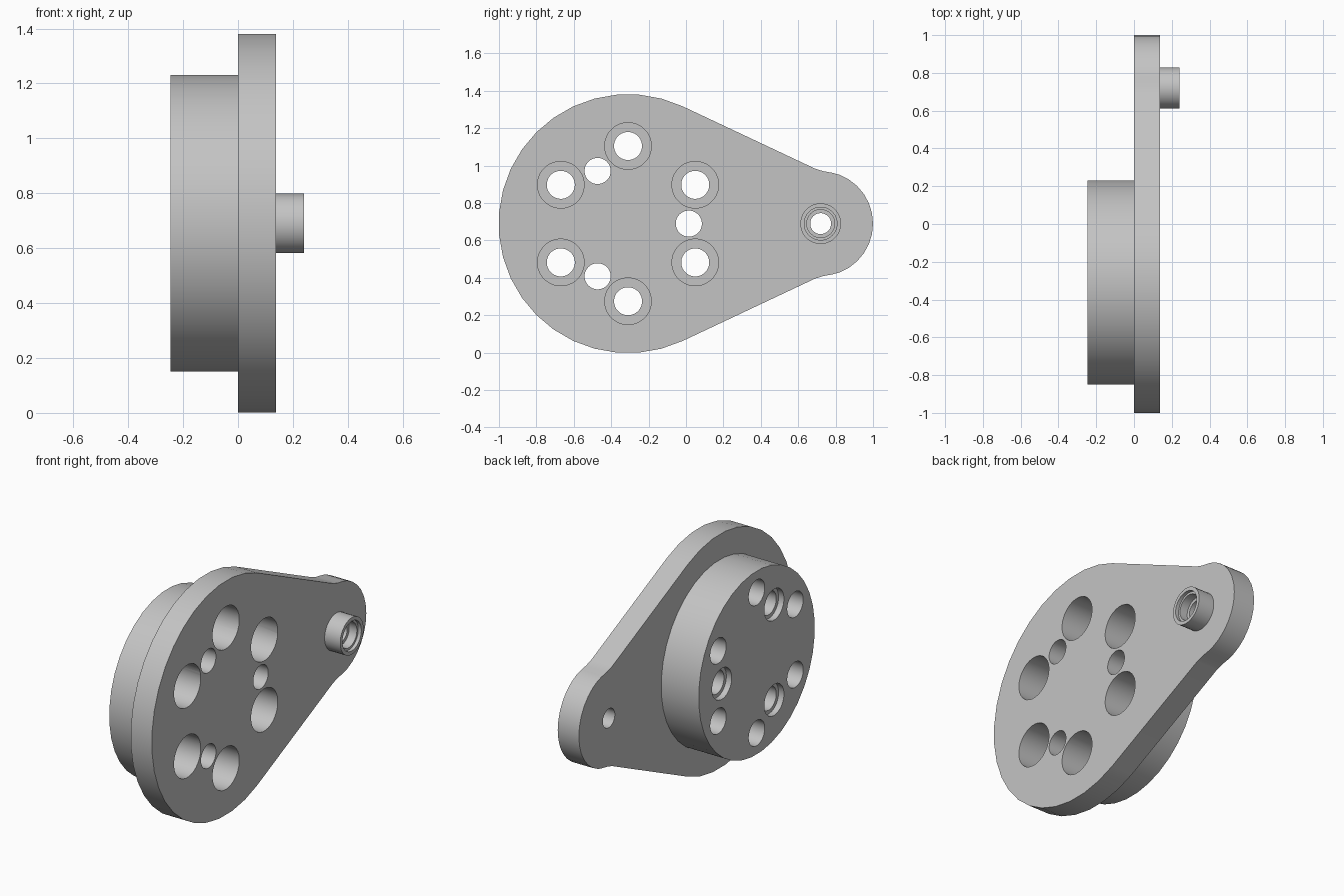
import bpy, bmesh
from math import cos, sin, radians, pi

cube = bpy.data.objects.get("Cube")
if cube:
    bpy.data.objects.remove(cube)

CY, CZ = -0.31, 0.69      # disc axis
TY = 0.72                 # boss axis

grey = bpy.data.materials.new("plain_grey")
grey.use_nodes = True
colour = (0.55, 0.55, 0.55, 1)
grey.diffuse_color = colour
grey.node_tree.nodes["Principled BSDF"].inputs["Base Color"].default_value = colour


def finish(name, bm):
    bmesh.ops.recalc_face_normals(bm, faces=bm.faces)
    mesh = bpy.data.meshes.new(name)
    bm.to_mesh(mesh)
    bm.free()
    mesh.materials.append(grey)
    ob = bpy.data.objects.new(name, mesh)
    bpy.context.collection.objects.link(ob)
    return ob


def turned(name, y, z, steps, sides):
    """Solid turned about an x-parallel axis from (x, radius) steps."""
    bm = bmesh.new()
    rings = []
    for x, r in steps:
        angles = [2 * pi * (i + 0.5) / sides for i in range(sides)]
        rings.append([bm.verts.new((x, y + r * cos(a), z + r * sin(a))) for a in angles])
    for a, b in zip(rings, rings[1:]):
        for i in range(sides):
            j = (i + 1) % sides
            bm.faces.new((a[i], a[j], b[j], b[i]))
    bm.faces.new(rings[0])
    bm.faces.new(rings[-1])
    return finish(name, bm)


def arc(y, r, start, end, count):
    angles = [radians(start + (end - start) * i / count) for i in range(count + 1)]
    return [(y + r * cos(a), CZ + r * sin(a)) for a in angles]


# Teardrop plate: large arc, straight flanks, blended rounded tip
blend = [(0.69, 0.984), (0.735, 0.970), (0.78, 0.962)]
outline = arc(TY, 0.28, -69, 69, 12) + blend[::-1]
outline += arc(CY, 0.692, 65, 295, 23)
outline += [(y, 2 * CZ - z) for y, z in blend]
bm = bmesh.new()
base = bm.faces.new([bm.verts.new((0, y, z)) for y, z in outline])
ext = bmesh.ops.extrude_face_region(bm, geom=[base])
for v in ext["geom"]:
    if isinstance(v, bmesh.types.BMVert):
        v.co.x = 0.138
body = finish("flange_plate", bm)

# Rear disc and front boss join the plate
joins = [turned("rear_disc", CY, CZ, [(-0.245, 0.542), (0.06, 0.542)], 36),
         turned("front_boss", TY, CZ, [(0.07, 0.109), (0.24, 0.109)], 32)]

# Six counterbored bolt holes and three dowel holes
cuts = []
for k in range(6):
    a = radians(30 + 60 * k)
    cuts.append(turned("bolt_hole", CY + 0.415 * cos(a), CZ + 0.415 * sin(a),
                       [(-0.4, 0.075), (-0.07, 0.075), (-0.07, 0.125), (0.4, 0.125)], 32))
for k in range(3):
    a = radians(120 * k)
    cuts.append(turned("dowel_hole", CY + 0.325 * cos(a), CZ + 0.325 * sin(a),
                       [(-0.4, 0.092), (-0.21, 0.092), (-0.21, 0.07), (0.4, 0.07)], 28))
# Stepped bore through the boss
cuts.append(turned("boss_bore", TY, CZ,
                   [(-0.2, 0.056), (0.17, 0.056), (0.17, 0.075), (0.22, 0.075),
                    (0.22, 0.088), (0.4, 0.088)], 28))

for tool in joins + cuts:
    mod = body.modifiers.new(tool.name, "BOOLEAN")
    mod.operation = "UNION" if tool in joins else "DIFFERENCE"
    mod.solver = "EXACT"
    mod.object = tool

# Bake the result and drop the tools
graph = bpy.context.evaluated_depsgraph_get()
result = bpy.data.meshes.new_from_object(body.evaluated_get(graph))
body.modifiers.clear()
body.data = result
for tool in joins + cuts:
    bpy.data.objects.remove(tool)

bpy.ops.object.select_all(action="DESELECT")
body.select_set(True)
bpy.context.view_layer.objects.active = body
bpy.ops.object.shade_smooth_by_angle(angle=radians(30))
